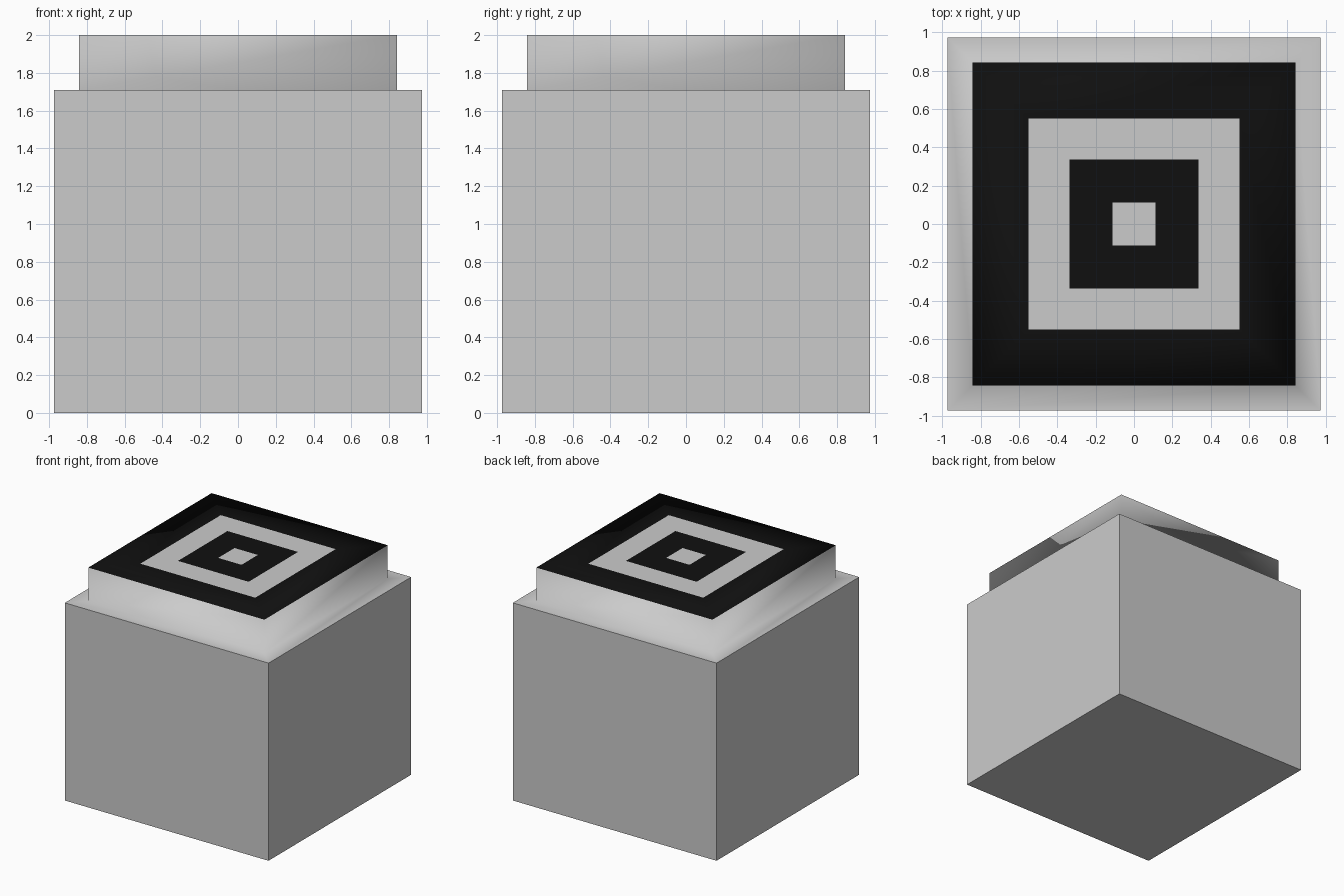
import bpy, bmesh

if "Cube" in bpy.data.objects:
    bpy.data.objects.remove(bpy.data.objects["Cube"])


def square(bm, half, z):
    """Add the four corners of a centred square."""
    return [bm.verts.new((x * half, y * half, z))
            for x, y in ((-1, -1), (1, -1), (1, 1), (-1, 1))]


def stack(name, rings, smooth, close_bottom=False, close_top=False, materials=()):
    """Bridge square rings (half width, z, material of band above) into one part."""
    bm = bmesh.new()
    loops = [square(bm, half, z) for half, z, _ in rings]
    for low, high, (_, _, mat) in zip(loops, loops[1:], rings):
        for i in range(4):
            j = (i + 1) % 4
            bm.faces.new((low[i], low[j], high[j], high[i])).material_index = mat
    if close_bottom:
        bm.faces.new(loops[0][::-1])
    if close_top:
        bm.faces.new(loops[-1]).material_index = rings[-1][2]
    for face in bm.faces:
        face.smooth = smooth
    mesh = bpy.data.meshes.new(name)
    bm.to_mesh(mesh)
    bm.free()
    for mat in materials:
        mesh.materials.append(mat)
    obj = bpy.data.objects.new(name, mesh)
    bpy.context.collection.objects.link(obj)
    return obj


grey = bpy.data.materials.new("grey")
grey.diffuse_color = (0.8, 0.8, 0.8, 1)
grey.use_nodes = True
grey.node_tree.nodes["Principled BSDF"].inputs["Base Color"].default_value = grey.diffuse_color
black = bpy.data.materials.new("black")
black.diffuse_color = (0.005, 0.005, 0.005, 1)
black.use_nodes = True
black.node_tree.nodes["Principled BSDF"].inputs["Base Color"].default_value = black.diffuse_color

# Flat-sided block
stack("body", [(0.975, 0, 0), (0.975, 1.71, 0)], False, close_bottom=True)

# Ledge, softly shaded collar and concentric squares on top
stack("cap", [(0.975, 1.71, 0), (0.843, 1.71, 0), (0.843, 2, 1),
              (0.55, 2, 0), (0.338, 2, 1), (0.112, 2, 0)],
      True, close_top=True, materials=(grey, black))
